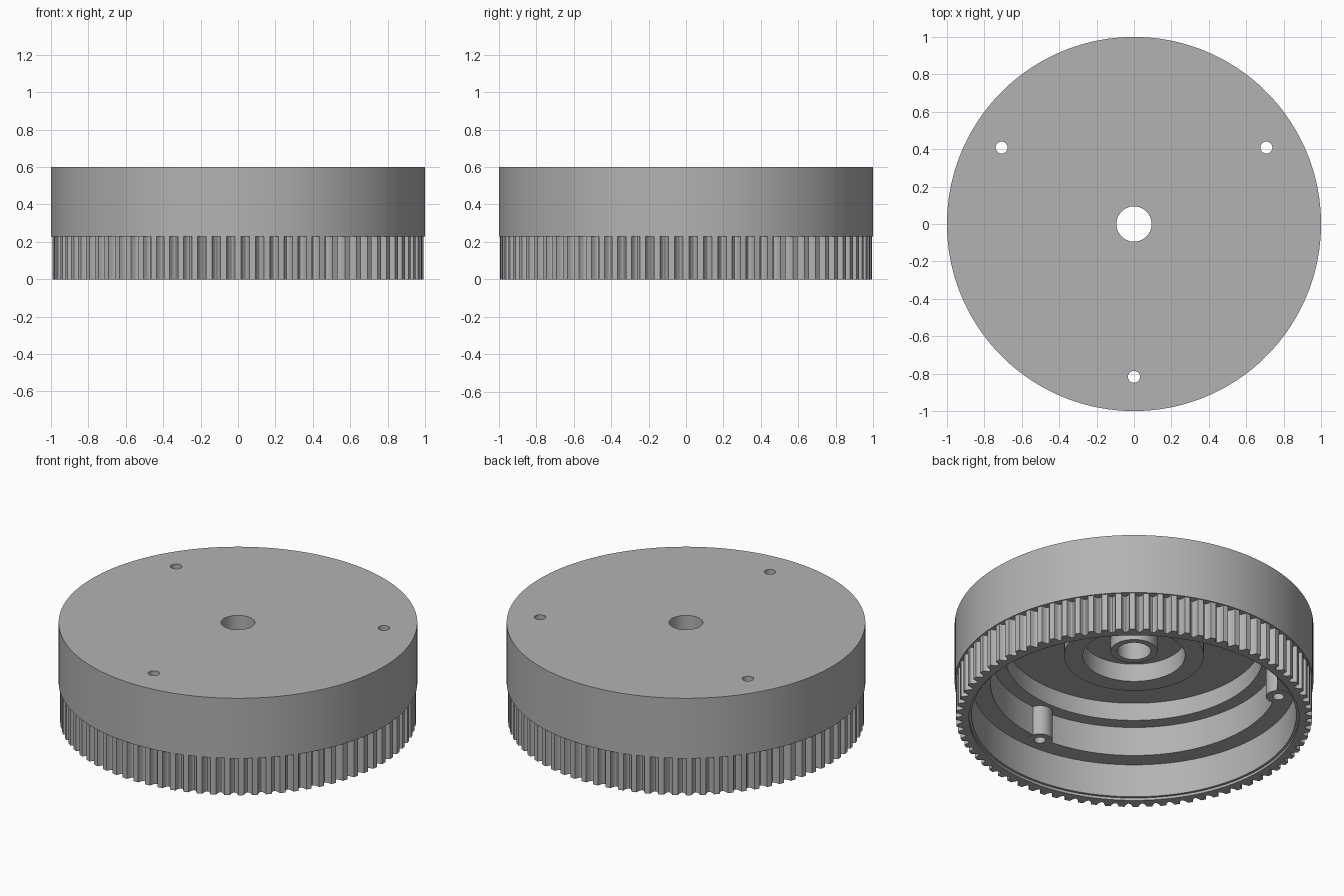
import bpy
import bmesh
from math import sin, cos, pi, radians

if "Cube" in bpy.data.objects:
    bpy.data.objects.remove(bpy.data.objects["Cube"])

GREY = (0.45, 0.45, 0.45, 1)
material = bpy.data.materials.new("plain grey")
material.use_nodes = True
material.diffuse_color = GREY
material.node_tree.nodes["Principled BSDF"].inputs["Base Color"].default_value = GREY

TEETH = 80
TIP, ROOT = 0.993, 0.957


def select_only(obj):
    bpy.ops.object.select_all(action="DESELECT")
    obj.select_set(True)
    bpy.context.view_layer.objects.active = obj


def lathe(name, profile, angles):
    """Revolve a closed profile; profile(i) gives (radius, z) pairs for step i."""
    bm = bmesh.new()
    rings = [[bm.verts.new((r * cos(a), r * sin(a), z)) for r, z in profile(i)]
             for i, a in enumerate(angles)]
    for i, ring in enumerate(rings):
        following = rings[(i + 1) % len(rings)]
        for j in range(len(ring)):
            k = (j + 1) % len(ring)
            bm.faces.new((ring[j], following[j], following[k], ring[k]))
    bmesh.ops.recalc_face_normals(bm, faces=bm.faces)
    mesh = bpy.data.meshes.new(name)
    bm.to_mesh(mesh)
    bm.free()
    obj = bpy.data.objects.new(name, mesh)
    bpy.context.collection.objects.link(obj)
    mesh.materials.append(material)
    return obj


def cylinder(name, radius, z0, z1, angle, distance):
    bpy.ops.mesh.primitive_cylinder_add(
        vertices=40, radius=radius, depth=z1 - z0,
        location=(distance * cos(angle), distance * sin(angle), (z0 + z1) / 2))
    obj = bpy.context.object
    obj.name = name
    obj.data.materials.append(material)
    return obj


def combine(target, tool, operation):
    modifier = target.modifiers.new(operation, "BOOLEAN")
    modifier.operation = operation
    modifier.object = tool
    modifier.solver = "EXACT"
    select_only(target)
    bpy.ops.object.modifier_apply(modifier=modifier.name)
    bpy.data.objects.remove(tool)


# Hollow drum: central sleeve, bearing seat, stepped cavity, outer wall
section = [
    (0.094, 0.60), (0.094, 0.43), (0.13, 0.43), (0.13, 0.51),
    (0.285, 0.51), (0.285, 0.40), (0.39, 0.40), (0.39, 0.51),
    (0.72, 0.51), (0.72, 0.40), (0.80, 0.40), (0.80, 0.22),
    (0.93, 0.22), (0.93, 0.23), (1.0, 0.23), (1.0, 0.60),
]
drum = lathe("drum", lambda i: section, [2 * pi * i / 180 for i in range(180)])

# Three screw posts inside the drum, drilled right through
for degrees in (30, 150, 270):
    angle = radians(degrees)
    combine(drum, cylinder("screw_post", 0.07, 0.218, 0.55, angle, 0.817), "UNION")
    combine(drum, cylinder("screw_hole", 0.032, 0.1, 0.7, angle, 0.817), "DIFFERENCE")

# Toothed ring: each tooth is a flat land followed by a rounded groove
STEPS = [(0.0, TIP), (0.4, TIP)]
for s in range(1, 8):
    t = s / 8
    STEPS.append((0.4 + 0.6 * t, TIP - (TIP - ROOT) * sin(pi * t) ** 0.7))
angles = [2 * pi * (n - 0.2 + offset) / TEETH for n in range(TEETH) for offset, r in STEPS]


def tooth_section(i):
    outer = STEPS[i % len(STEPS)][1]
    return [(outer, 0.235), (outer, 0), (0.92, 0), (0.92, 0.015),
            (0.905, 0.015), (0.905, 0.235)]


ring = lathe("toothed_ring", tooth_section, angles)

for obj in (drum, ring):
    select_only(obj)
    bpy.ops.object.shade_smooth_by_angle(angle=radians(30))
